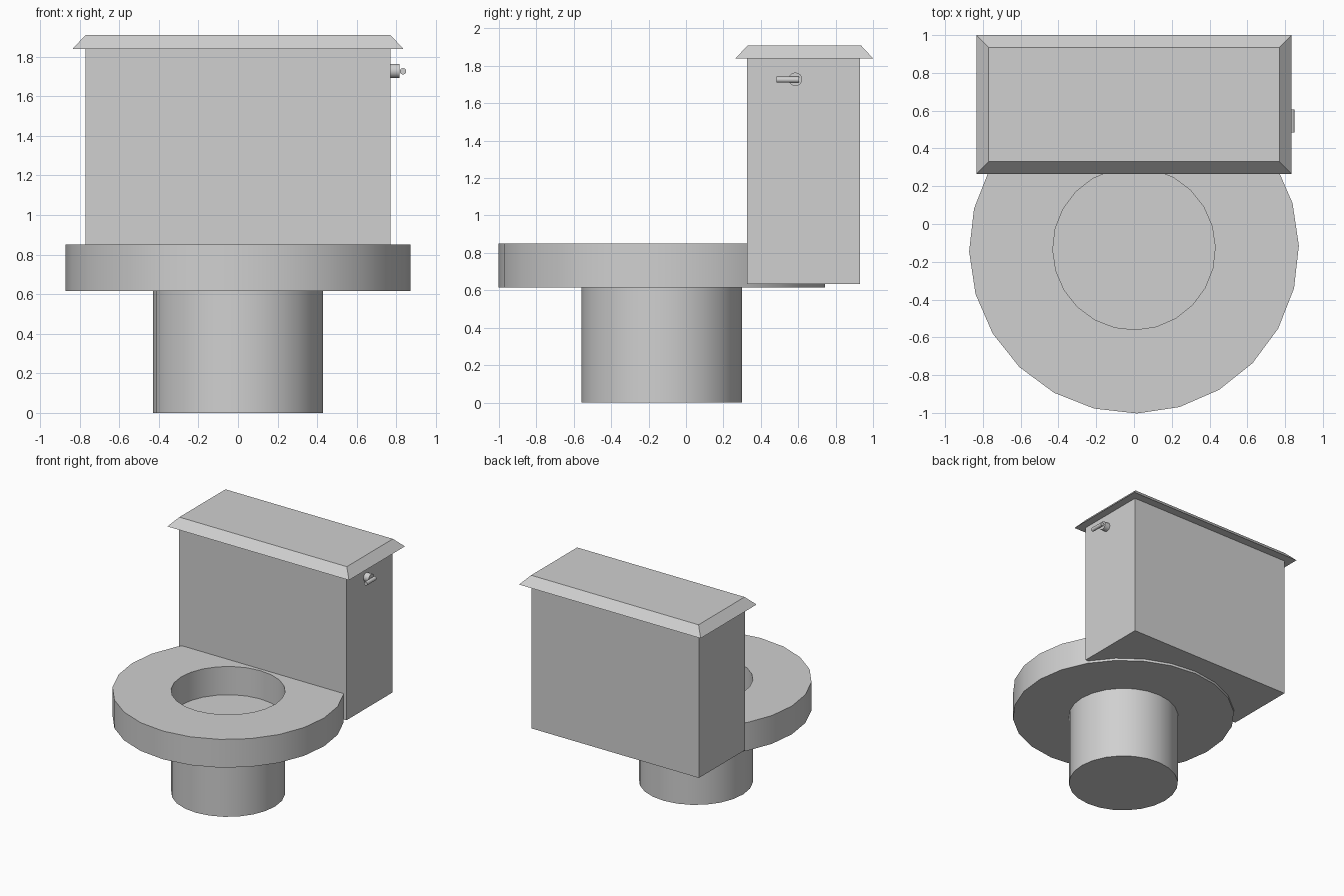
import bpy, bmesh, math
from mathutils import Matrix, Vector

cube = bpy.data.objects.get("Cube")
if cube:
    bpy.data.objects.remove(cube, do_unlink=True)

grey = bpy.data.materials.new("light grey")
grey.use_nodes = True
colour = (0.63, 0.63, 0.63, 1)
grey.diffuse_color = colour
grey.node_tree.nodes["Principled BSDF"].inputs["Base Color"].default_value = colour

SEGMENTS = 24
BOWL_Y = -0.13
TURN = math.radians(1)


def finish(name, bm, smooth=False):
    bmesh.ops.recalc_face_normals(bm, faces=bm.faces)
    mesh = bpy.data.meshes.new(name)
    bm.to_mesh(mesh)
    bm.free()
    mesh.materials.append(grey)
    obj = bpy.data.objects.new(name, mesh)
    bpy.context.collection.objects.link(obj)
    if smooth:
        bpy.ops.object.select_all(action='DESELECT')
        obj.select_set(True)
        bpy.context.view_layer.objects.active = obj
        bpy.ops.object.shade_smooth_by_angle(angle=math.radians(30))
    return obj


def frustum(name, low, high):
    """Box between two rectangles, each (half width, front, back, z)."""
    bm = bmesh.new()
    bmesh.ops.create_cube(bm, size=2)
    for v in bm.verts:
        half, front, back, z = high if v.co.z > 0 else low
        v.co = (v.co.x * half, back if v.co.y > 0 else front, z)
    return finish(name, bm)


def cylinder(name, radius, length, centre, rotation, segments):
    bm = bmesh.new()
    bmesh.ops.create_cone(bm, cap_ends=True, segments=segments, radius1=radius,
                          radius2=radius, depth=length,
                          matrix=Matrix.Translation(centre) @ rotation)
    return finish(name, bm, True)


def ring(name, profile):
    """Closed (radius, z) profile turned around the bowl axis."""
    bm = bmesh.new()
    loops = []
    for i in range(SEGMENTS):
        a = TURN + math.tau * i / SEGMENTS
        loops.append([bm.verts.new((r * math.cos(a), BOWL_Y + r * math.sin(a), z))
                      for r, z in profile])
    n = len(profile)
    for i, here in enumerate(loops):
        after = loops[(i + 1) % SEGMENTS]
        for j in range(n):
            k = (j + 1) % n
            bm.faces.new((here[j], after[j], after[k], here[k]))
    return finish(name, bm, True)


# Bowl: thick ring on a round pedestal whose top closes the opening
ring("bowl_rim", [(0.43, 0.615), (0.873, 0.615), (0.873, 0.85), (0.43, 0.85)])
cylinder("pedestal", 0.43, 0.615, Vector((0, BOWL_Y, 0.3075)),
         Matrix.Rotation(TURN, 4, 'Z'), SEGMENTS)

# Tank and its bevelled lid
frustum("tank", (0.77, 0.325, 0.93, 0.635), (0.77, 0.325, 0.93, 1.84))
frustum("tank_lid", (0.835, 0.265, 1.0, 1.84), (0.77, 0.33, 0.935, 1.91))

# Flush handle on the side of the tank
cylinder("handle_knob", 0.036, 0.06, Vector((0.787, 0.585, 1.728)),
         Matrix.Rotation(math.pi / 2, 4, 'Y'), SEGMENTS)
cylinder("handle_lever", 0.016, 0.12, Vector((0.834, 0.545, 1.726)),
         Matrix.Rotation(math.pi / 2, 4, 'X'), SEGMENTS)
